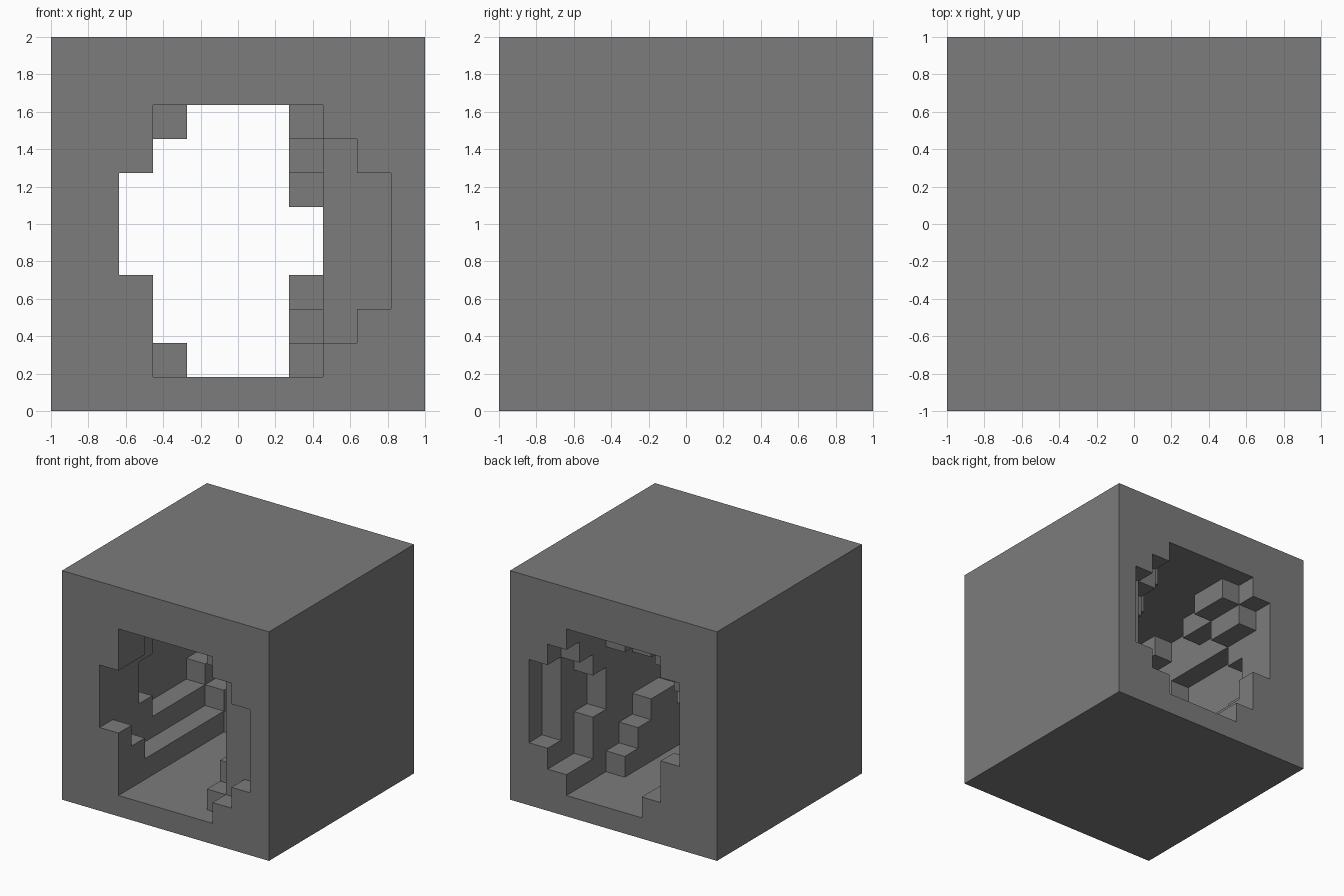
import bpy
import bmesh
from itertools import product
from mathutils import Vector

default_cube = bpy.data.objects.get("Cube")
if default_cube:
    bpy.data.objects.remove(default_cube, do_unlink=True)

CELLS = 11            # cells along each side of the block
STEP = 2 / CELLS
hollow = set()


def carve(x_range, y_range, z_range):
    """Empty a box of cells; each range is start, end (end not included)."""
    hollow.update(product(range(*x_range), range(*y_range), range(*z_range)))


# Tunnel running straight through from front to back
for column, layers in [((4, 7), (1, 9)), ((3, 4), (2, 8)),
                       ((2, 3), (4, 7)), ((7, 8), (4, 6))]:
    carve(column, (0, CELLS), layers)

# Chamber widening to the -x side: column, depth range, height range
chamber = [
    (3, (0, 8), (1, 2)), (3, (0, 8), (8, 9)), (3, (10, 11), (8, 9)),
    (2, (1, 10), (3, 4)), (2, (2, 8), (2, 3)), (2, (2, 8), (7, 8)),
    (2, (10, 11), (7, 8)), (2, (4, 6), (8, 9)),
    (1, (3, 9), (4, 6)), (1, (4, 8), (3, 7)),
]
for column, depth, layers in chamber:
    carve((column, column + 1), depth, layers)

# Stepped mouths on the +x side: column, cells deep, height range
front_mouth = [
    (7, 1, (1, 9)), (7, 2, (2, 8)), (7, 3, (3, 7)), (7, 4, (3, 4)),
    (8, 1, (2, 8)), (9, 1, (3, 7)),
]
back_mouth = [
    (7, 3, (1, 8)), (7, 2, (8, 9)), (7, 4, (2, 3)), (7, 5, (3, 4)),
    (7, 5, (6, 7)), (8, 2, (2, 7)), (8, 3, (4, 6)), (8, 1, (7, 8)),
    (9, 1, (3, 7)),
]
for column, deep, layers in front_mouth:
    carve((column, column + 1), (0, deep), layers)
for column, deep, layers in back_mouth:
    carve((column, column + 1), (CELLS - deep, CELLS), layers)


def is_solid(cell):
    return all(0 <= c < CELLS for c in cell) and cell not in hollow


# Skin every boundary between a solid cell and empty space
bm = bmesh.new()
corners = {}


def corner(point):
    if point not in corners:
        position = Vector(point) * STEP - Vector((1, 1, 0))
        corners[point] = bm.verts.new(position)
    return corners[point]


for cell in product(range(CELLS), repeat=3):
    if not is_solid(cell):
        continue
    for axis, side in product(range(3), (0, 1)):
        neighbour = list(cell)
        neighbour[axis] += 1 if side else -1
        if is_solid(tuple(neighbour)):
            continue
        u, v = (axis + 1) % 3, (axis + 2) % 3
        loop = []
        for du, dv in [(0, 0), (1, 0), (1, 1), (0, 1)]:
            point = list(cell)
            point[axis] += side
            point[u] += du
            point[v] += dv
            loop.append(corner(tuple(point)))
        bm.faces.new(loop if side else loop[::-1])

mesh = bpy.data.meshes.new("hollow_stone_block")
bm.to_mesh(mesh)
bm.free()
block = bpy.data.objects.new("hollow_stone_block", mesh)
bpy.context.collection.objects.link(block)

# Single grey stone colour
stone = bpy.data.materials.new("stone_grey")
stone.use_nodes = True
grey = (0.2, 0.2, 0.2, 1)
stone.diffuse_color = grey
for node in stone.node_tree.nodes:
    if node.type == "BSDF_PRINCIPLED":
        node.inputs["Base Color"].default_value = grey
mesh.materials.append(stone)
